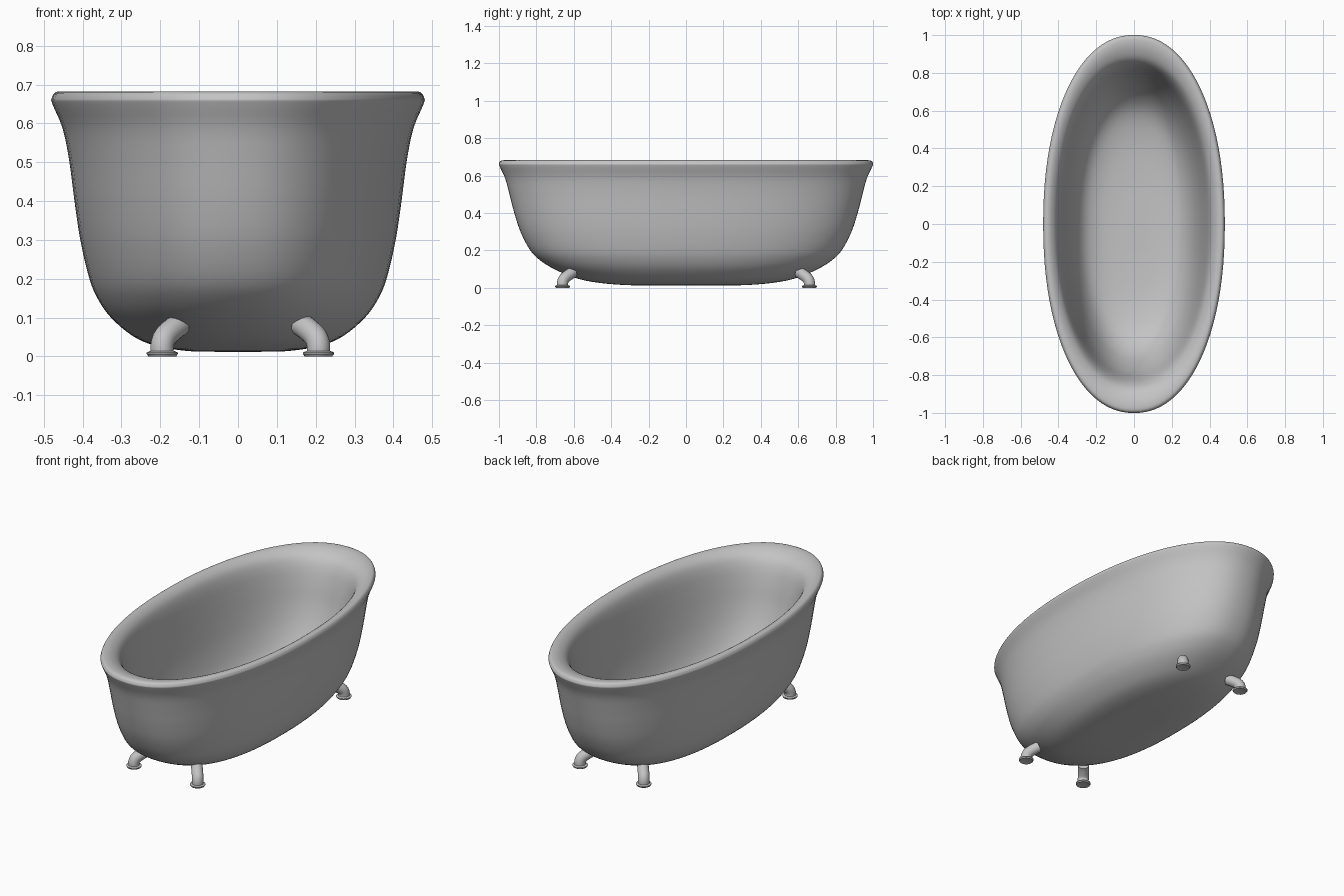
import bpy, bmesh, math
from mathutils import Vector

cube = bpy.data.objects.get("Cube")
if cube:
    bpy.data.objects.remove(cube, do_unlink=True)

enamel = bpy.data.materials.new("grey enamel")
enamel.use_nodes = True
GREY = (0.55, 0.55, 0.55, 1)
enamel.diffuse_color = GREY
enamel.node_tree.nodes["Principled BSDF"].inputs["Base Color"].default_value = GREY


def smooth_path(points, steps):
    """Catmull-Rom curve through the points."""
    pts = [Vector(p) for p in points]
    pts = [2 * pts[0] - pts[1]] + pts + [2 * pts[-1] - pts[-2]]
    out = []
    for a, b, c, d in zip(pts, pts[1:], pts[2:], pts[3:]):
        for i in range(steps):
            t = i / steps
            out.append(0.5 * (2 * b + (c - a) * t + (2 * a - 5 * b + 4 * c - d) * t**2
                              + (3 * b - a - 3 * c + d) * t**3))
    return out + [pts[-2]]


def loft(name, rings, angle):
    """Skin a list of vertex rings and cap both ends."""
    bm = bmesh.new()
    loops = [[bm.verts.new(p) for p in ring] for ring in rings]
    n = len(loops[0])
    for low, high in zip(loops, loops[1:]):
        for i in range(n):
            j = (i + 1) % n
            bm.faces.new((low[i], low[j], high[j], high[i]))
    bm.faces.new(loops[0][::-1])
    bm.faces.new(loops[-1])
    bmesh.ops.recalc_face_normals(bm, faces=bm.faces)
    mesh = bpy.data.meshes.new(name)
    bm.to_mesh(mesh)
    bm.free()
    mesh.materials.append(enamel)
    obj = bpy.data.objects.new(name, mesh)
    bpy.context.collection.objects.link(obj)
    bpy.ops.object.select_all(action="DESELECT")
    obj.select_set(True)
    bpy.context.view_layer.objects.active = obj
    bpy.ops.object.shade_smooth_by_angle(angle=math.radians(angle))


def oval(n, power=2.0):
    """Unit circle, or a fuller superellipse for powers above 2."""
    def full(v):
        return math.copysign(abs(v) ** (2 / power), v)
    angles = [k * math.tau / n for k in range(n)]
    return [(full(math.cos(a)), full(math.sin(a))) for a in angles]


# Tub shell: half width, half length and height, from under the base,
# up the flared outside, over the broad rim and down to the inner floor
profile = [
    (0.05, 0.12, 0.012), (0.13, 0.31, 0.014), (0.21, 0.47, 0.027), (0.27, 0.59, 0.052),
    (0.327, 0.705, 0.10), (0.362, 0.784, 0.15), (0.384, 0.836, 0.205), (0.406, 0.885, 0.30),
    (0.421, 0.918, 0.40), (0.434, 0.944, 0.50), (0.451, 0.967, 0.585), (0.477, 0.996, 0.648),
    (0.48, 1.0, 0.664), (0.468, 0.985, 0.681), (0.442, 0.935, 0.677), (0.414, 0.878, 0.65),
    (0.397, 0.842, 0.60), (0.384, 0.815, 0.52), (0.366, 0.785, 0.40), (0.344, 0.74, 0.28),
    (0.31, 0.675, 0.17), (0.262, 0.58, 0.095), (0.19, 0.43, 0.057), (0.10, 0.24, 0.043),
    (0.03, 0.07, 0.041),
]
loft("tub", [[(rx * c, ry * s, z) for c, s in oval(96, 2.35 - 0.3 * z)]
             for rx, ry, z in smooth_path(profile, 4)], 60)

# Four bent pipe feet, each standing on a rounded flange
elbow = smooth_path([(0.195, 0.66, 0.005), (0.195, 0.66, 0.028), (0.188, 0.65, 0.05),
                     (0.165, 0.622, 0.072), (0.15, 0.604, 0.082)], 4)
flange = [(0.03, 0.002), (0.036, 0), (0.038, 0.004), (0.04, 0.006), (0.04, 0.01),
          (0.034, 0.013), (0.03, 0.014)]
for sx, shift, side in ((1, 0.012, "left"), (-1, 0, "right")):
    for sy, end in ((-1, "front"), (1, "back")):
        path = [Vector((p.x * sx + shift, p.y * sy, p.z)) for p in elbow]
        inward = Vector((-0.045 * sx, -0.055 * sy, 0)).normalized()
        across = Vector((0, 0, 1)).cross(inward)
        rings = []
        for i, p in enumerate(path):
            along = (path[min(i + 1, len(path) - 1)] - path[max(i - 1, 0)]).normalized()
            up = along.cross(across)
            rings.append([p + 0.03 * (across * c + up * s) for c, s in oval(24)])
        loft(f"{end}_{side}_foot", rings, 40)
        loft(f"{end}_{side}_flange",
             [[(path[0].x + r * c, path[0].y + r * s, z) for c, s in oval(24)]
              for r, z in flange], 40)
